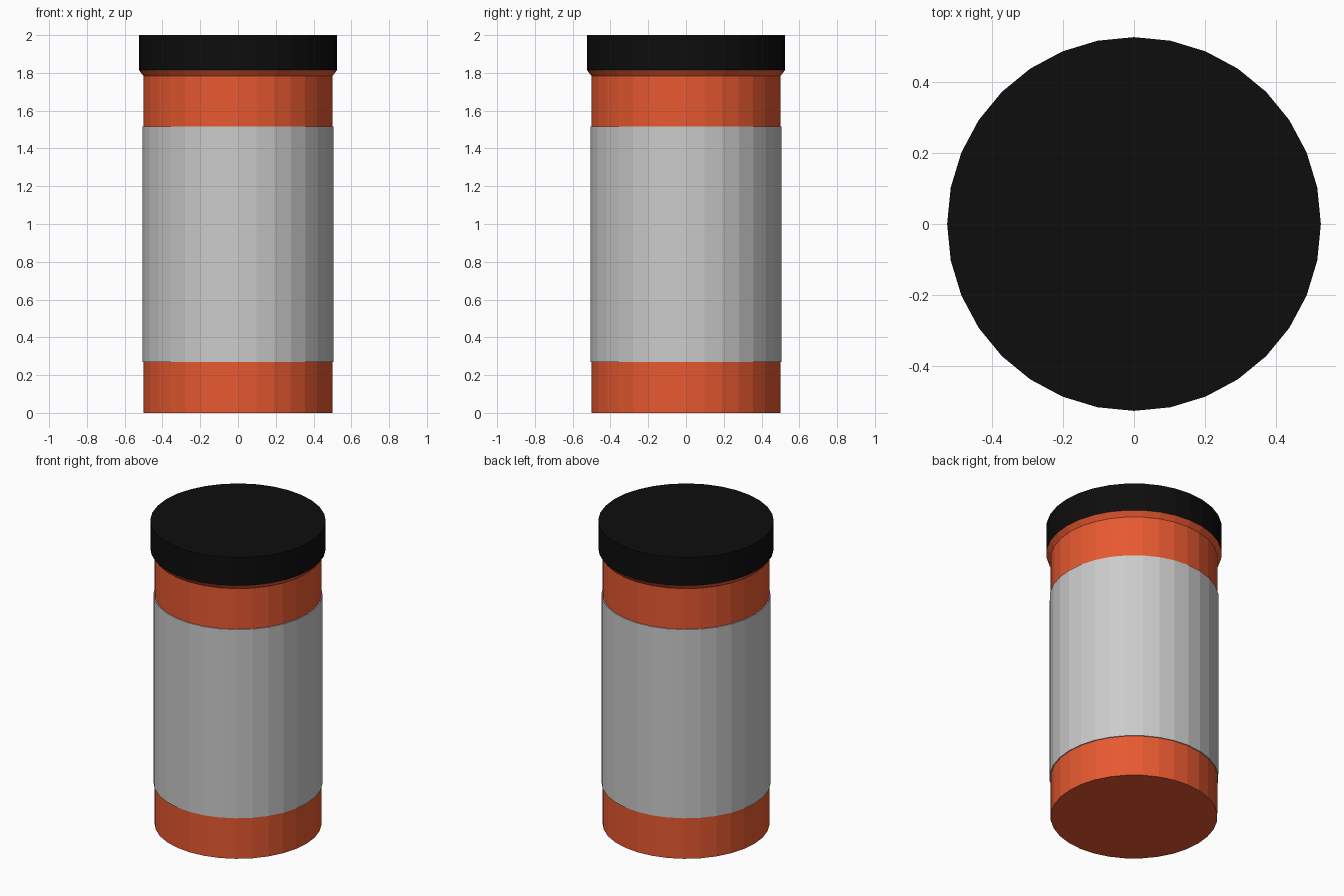
import bpy
import bmesh
from math import cos, sin, tau

if "Cube" in bpy.data.objects:
    bpy.data.objects.remove(bpy.data.objects["Cube"])

SIDES = 32


def material(name, color):
    mat = bpy.data.materials.new(name)
    mat.diffuse_color = (*color, 1)
    mat.use_nodes = True
    mat.node_tree.nodes["Principled BSDF"].inputs["Base Color"].default_value = mat.diffuse_color
    return mat


def lathe(name, profile, mat=None, cap_bottom=False, cap_top=False):
    """Flat-faced solid of revolution from (radius, z) points, bottom to top."""
    bm = bmesh.new()
    rings = [[bm.verts.new((r * cos(tau * i / SIDES), r * sin(tau * i / SIDES), z))
              for i in range(SIDES)] for r, z in profile]
    for low, high in zip(rings, rings[1:]):
        for i in range(SIDES):
            j = (i + 1) % SIDES
            bm.faces.new((low[i], low[j], high[j], high[i]))
    if cap_bottom:
        bm.faces.new(rings[0][::-1])
    if cap_top:
        bm.faces.new(rings[-1])
    mesh = bpy.data.meshes.new(name)
    bm.to_mesh(mesh)
    bm.free()
    obj = bpy.data.objects.new(name, mesh)
    bpy.context.collection.objects.link(obj)
    if mat:
        mesh.materials.append(mat)
    return obj


orange = material("orange_plastic", (0.8, 0.1, 0.03))
black = material("black_plastic", (0.004, 0.004, 0.004))

# Bottle body, flaring out to meet the lid
lathe("bottle_body", [(0.5, 0), (0.5, 1.783), (0.525, 1.815)], orange, cap_bottom=True)

# Lid, continuing straight up from the flare
lathe("lid", [(0.525, 1.815), (0.525, 2.0)], black, cap_top=True)

# Wrap-around label with thin rims returning to the body
lathe("label", [(0.5, 0.27), (0.506, 0.27), (0.506, 1.515), (0.5, 1.515)])
